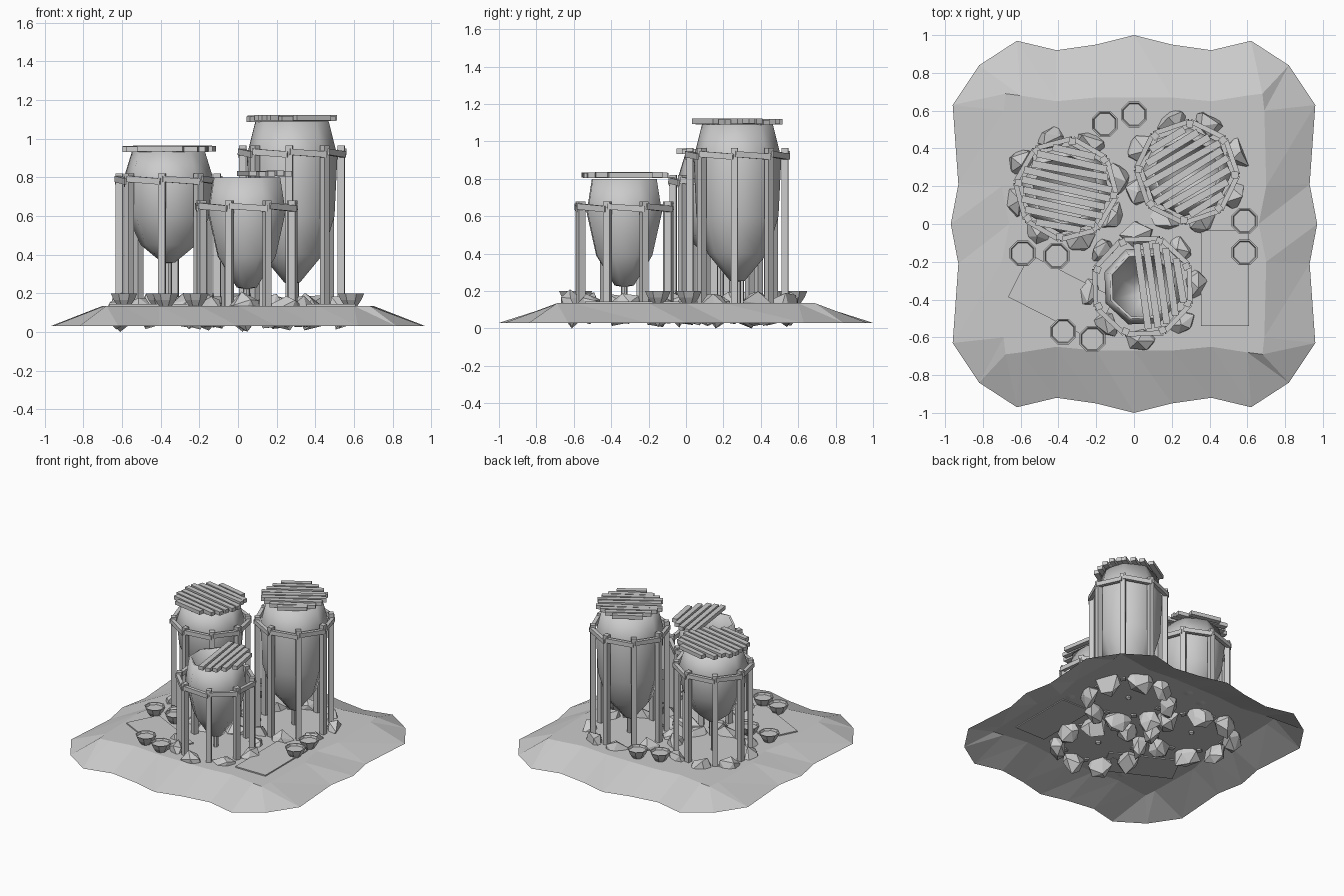
import bpy, bmesh, math, random
from mathutils import Matrix, Vector

random.seed(4)
if "Cube" in bpy.data.objects:
    bpy.data.objects.remove(bpy.data.objects["Cube"])

clay = bpy.data.materials.new("plain_grey")
clay.use_nodes = True
GREY = (0.6, 0.6, 0.6, 1)
clay.diffuse_color = GREY
clay.node_tree.nodes["Principled BSDF"].inputs["Base Color"].default_value = GREY


def finish(name, bm, smooth=None):
    me = bpy.data.meshes.new(name)
    bmesh.ops.recalc_face_normals(bm, faces=bm.faces)
    bm.to_mesh(me)
    bm.free()
    me.materials.append(clay)
    ob = bpy.data.objects.new(name, me)
    bpy.context.collection.objects.link(ob)
    if smooth:
        bpy.ops.object.select_all(action='DESELECT')
        ob.select_set(True)
        bpy.context.view_layer.objects.active = ob
        bpy.ops.object.shade_smooth_by_angle(angle=math.radians(smooth))
    return ob


def add_box(bm, centre, size, turn=0, tilt=0):
    m = (Matrix.Translation(centre) @ Matrix.Rotation(turn, 4, 'Z')
         @ Matrix.Rotation(tilt, 4, 'Y') @ Matrix.Diagonal((*size, 1)))
    bmesh.ops.create_cube(bm, size=1, matrix=m)


def lathe(bm, profile, centre, sides, start=0):
    """Open surface of revolution; a radius of zero closes to a point."""
    rings = []
    for r, z in profile:
        rings.append([bm.verts.new((centre[0] + r * math.cos(start + math.tau * i / sides),
                                    centre[1] + r * math.sin(start + math.tau * i / sides), z))
                      for i in range(sides)])
    for a, b in zip(rings, rings[1:]):
        for i in range(sides):
            j = (i + 1) % sides
            bm.faces.new((a[i], a[j], b[j], b[i]))
    bmesh.ops.remove_doubles(bm, verts=bm.verts[:], dist=0.0005)


# Ground: a thin mound sheet, one quarter outline mirrored round
def full_loop(quarter):
    right = quarter + [(x, -y) for x, y in reversed(quarter[:-1])]
    return right + [(-x, y) for x, y in reversed(right[1:-1])]


outer = full_loop([(0, 1), (.2, .95), (.41, .92), (.62, .97), (.82, .84), (.96, .63),
                   (.93, .21), (.97, 0)])
inner = full_loop([(0, .67), (.2, .67), (.41, .65), (.6, .68), (.68, .69), (.69, .6),
                   (.7, .2), (.66, 0)])
bm = bmesh.new()
low = [bm.verts.new((x, y, .03)) for x, y in outer]
high = [bm.verts.new((x, y, .135)) for x, y in inner]
for i in range(len(low)):
    j = (i + 1) % len(low)
    bm.faces.new((low[i], high[i], high[j]))
    bm.faces.new((low[i], high[j], low[j]))
bm.faces.new(high)
finish("ground", bm)

# Mats lying flat on the ground
for name, at, turn in (("right_mat", (.482, -.287), math.pi / 2),
                       ("left_mat", (-.385, -.388), math.radians(-27))):
    bm = bmesh.new()
    add_box(bm, (*at, .136), (.505, .253, .016), turn)
    finish(name, bm)

# Small bowls with a sunken filling
bowls = [(-.155, .53), (0, .58), (.585, .015), (.585, -.15),
         (-.59, -.155), (-.41, -.17), (-.375, -.57), (-.22, -.61)]
for n, at in enumerate(bowls):
    bm = bmesh.new()
    lathe(bm, [(0, .13), (.036, .135), (.058, .165), (.074, .2), (.066, .2), (.06, .185), (0, .185)],
          at, 8, math.pi / 8)
    finish(f"bowl_{n + 1}", bm)


def kiln(name, at, base, profile, band_z, post_top, lid_z, lid_r, lid_turn, offsets):
    x, y = at
    base = math.radians(base)
    step = math.tau / 8

    def around(r, a, z):
        return Vector((x + r * math.cos(a), y + r * math.sin(a), z))

    # Egg shaped vessel, open at the top
    bm = bmesh.new()
    lathe(bm, profile, at, 8, base + step / 2)
    body = finish(name + "_vessel", bm, 50)
    shell = body.modifiers.new("wall", 'SOLIDIFY')
    shell.thickness = .015

    # Posts and the slanting boards that join them
    bm = bmesh.new()
    for i in range(8):
        a = base + step * (i + .5)
        add_box(bm, around(.255, a, (.125 + post_top) / 2), (.036, .036, post_top - .125), a)
    finish(name + "_posts", bm)
    bm = bmesh.new()
    for i in range(8):
        a = base + step * i
        add_box(bm, around(.25, a, band_z), (.2, .026, .032), a + math.pi / 2, .07)
    finish(name + "_band", bm)

    # Ring of rough stones
    bm = bmesh.new()
    for i in range(8):
        a = base + step * i + random.uniform(-.06, .06)
        m = (Matrix.Translation(around(.28, a, .105)) @ Matrix.Rotation(a, 4, 'Z')
             @ Matrix.Diagonal((.062, .092, .095, 1))
             @ Matrix.Rotation(random.uniform(0, 6), 4, (1, 1, random.random())))
        made = bmesh.ops.create_icosphere(bm, subdivisions=1, radius=1, matrix=m)
        for v in made["verts"]:
            v.co += Vector([random.uniform(-.016, .016) for _ in range(3)])
            v.co.z = max(v.co.z, 0)
    bmesh.ops.dissolve_limit(bm, angle_limit=.3, verts=bm.verts[:], edges=bm.edges[:])
    finish(name + "_stones", bm)

    # Drain stem beneath the vessel
    bm = bmesh.new()
    lathe(bm, [(0, .11), (.018, .12), (.018, profile[-1][1] + .03)], at, 8)
    finish(name + "_stem", bm)

    # Slatted lid cut to a round outline
    bm = bmesh.new()
    t = math.radians(lid_turn)
    for k in offsets:
        o = k * .05
        length = 2 * math.sqrt(lid_r ** 2 - o ** 2) + random.uniform(-.02, .02)
        centre = (x - o * math.sin(t), y + o * math.cos(t), lid_z + random.uniform(-.004, .004))
        add_box(bm, centre, (length, .037, .028), t + random.uniform(-.03, .03))
    finish(name + "_lid", bm)


every = range(-4, 5)
kiln("left_kiln", (-.36, .185), 15,
     [(.19, .935), (.235, .79), (.215, .6), (.145, .45), (.035, .36), (0, .355)],
     .785, .82, .947, .235, -12, every)
kiln("back_kiln", (.28, .275), 19,
     [(.19, 1.09), (.235, .91), (.22, .6), (.16, .4), (.04, .255), (0, .25)],
     .925, .965, 1.105, .225, 31, every)
kiln("front_kiln", (.045, -.33), 2,
     [(.185, .8), (.215, .62), (.16, .39), (.055, .23), (0, .22)],
     .645, .68, .82, .235, -81, range(0, 5))
